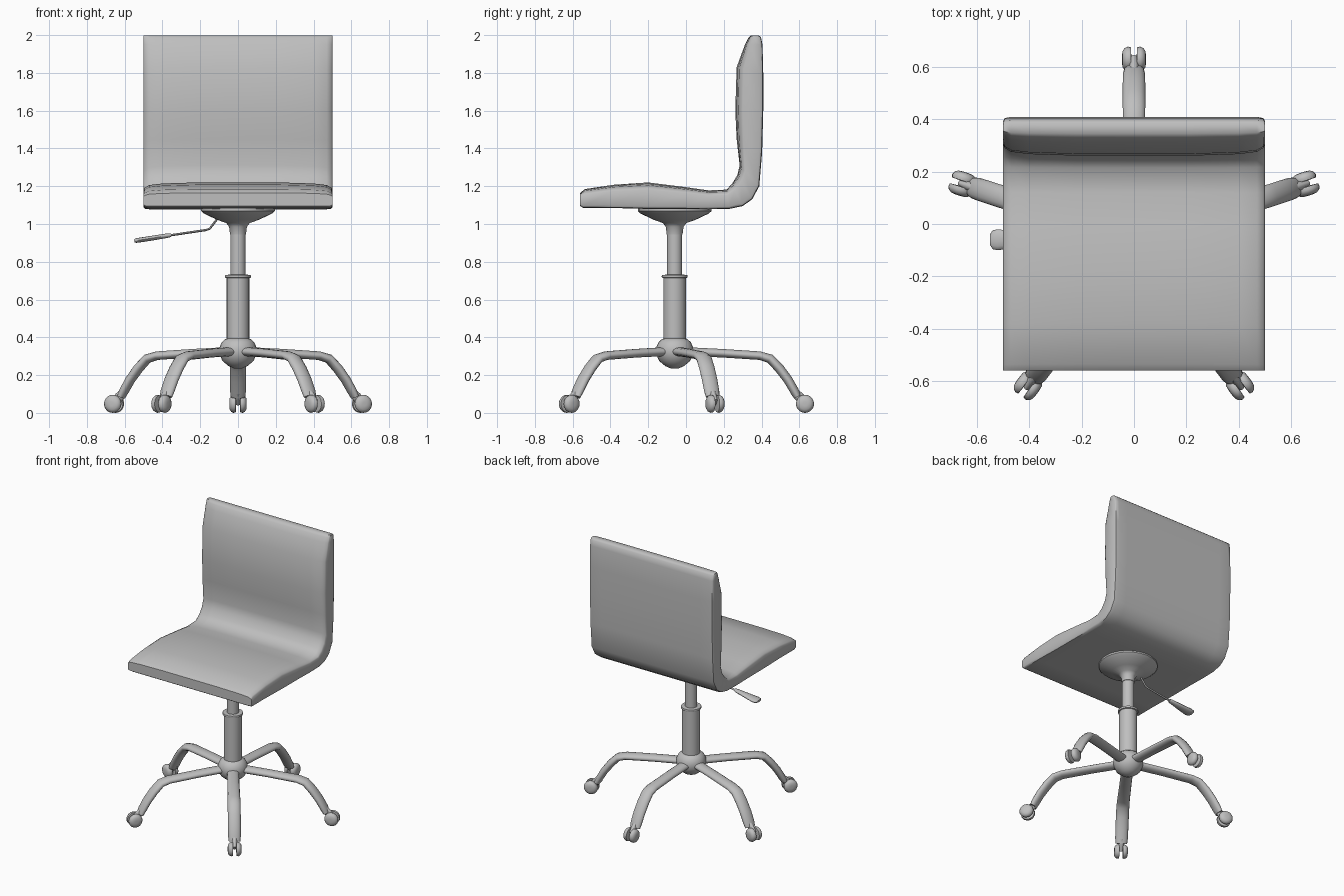
import bpy, bmesh, math
from mathutils import Matrix, Vector

if "Cube" in bpy.data.objects:
    bpy.data.objects.remove(bpy.data.objects["Cube"])

grey = bpy.data.materials.new("plain grey")
grey.diffuse_color = (0.52, 0.52, 0.52, 1)
grey.use_nodes = True
grey.node_tree.nodes["Principled BSDF"].inputs["Base Color"].default_value = grey.diffuse_color
CENTRE = Matrix.Translation((0, -0.06, 0))      # axis of the column and base


def finish(name, bm, angle=45):
    bmesh.ops.recalc_face_normals(bm, faces=bm.faces)
    me = bpy.data.meshes.new(name)
    bm.to_mesh(me)
    bm.free()
    me.materials.append(grey)
    me.shade_smooth()
    me.set_sharp_from_angle(angle=math.radians(angle))
    ob = bpy.data.objects.new(name, me)
    bpy.context.collection.objects.link(ob)
    return ob


def skin(bm, rings, caps=True):
    """Join closed rings of points with quads."""
    vs = [[bm.verts.new(p) for p in r] for r in rings]
    n = len(vs[0])
    for a, b in zip(vs, vs[1:]):
        for i in range(n):
            j = (i + 1) % n
            bm.faces.new((a[i], a[j], b[j], b[i]))
    if caps:
        bm.faces.new(vs[0])
        bm.faces.new(vs[-1])
    return vs


def lathe(bm, profile, matrix, seg=24):
    """Turn (radius, height) points around the local z axis."""
    skin(bm, [[matrix @ Vector((r * math.cos(t), r * math.sin(t), z))
               for t in (2 * math.pi * i / seg for i in range(seg))]
              for r, z in profile])


def sweep(bm, path, matrix, seg=14):
    """Oval tube along (x, z, half_width, half_thickness) points in the local xz plane."""
    rings = []
    for i, (x, z, w, h) in enumerate(path):
        a, b = path[max(i - 1, 0)], path[min(i + 1, len(path) - 1)]
        d = Vector((b[0] - a[0], 0, b[1] - a[1])).normalized()
        nrm = Vector((-d.z, 0, d.x))
        rings.append([matrix @ (Vector((x, 0, z)) + nrm * h * math.sin(t)
                                + Vector((0, w * math.cos(t), 0)))
                      for t in (2 * math.pi * k / seg for k in range(seg))])
    skin(bm, rings)


# Seat and backrest: one shell, underside/back points paired with cushion points (y, z)
under = [(-.56, 1.095), (-.545, 1.085), (-.40, 1.085), (-.20, 1.08), (0, 1.08), (.12, 1.078),
         (.23, 1.08), (.30, 1.095), (.35, 1.13), (.388, 1.20), (.403, 1.38), (.409, 1.60),
         (.409, 1.80), (.405, 1.95), (.397, 1.988), (.385, 1.999)]
cushion = [(-.56, 1.165), (-.535, 1.185), (-.38, 1.208), (-.20, 1.22), (0, 1.195), (.12, 1.178),
           (.215, 1.182), (.245, 1.215), (.272, 1.26), (.284, 1.31), (.268, 1.45), (.261, 1.60),
           (.268, 1.83), (.312, 1.95), (.33, 1.985), (.345, 1.999)]
# x position, start and end of the thickness at that position
half = [(.5, .12, .72), (.494, .03, .80), (.47, 0, .90), (.40, 0, .96), (.22, 0, 1)]
columns = [(-x, a, b) for x, a, b in half] + [(0, 0, 1)] + half[::-1]
bm = bmesh.new()
rings = []
for x, a, b in columns:
    lo = [Vector((x, *p)).lerp(Vector((x, *q)), a) for p, q in zip(under, cushion)]
    hi = [Vector((x, *p)).lerp(Vector((x, *q)), b) for p, q in zip(under, cushion)]
    rings.append(lo + hi[::-1])
vs = skin(bm, rings, caps=False)
n = len(vs[0])
for ring in (vs[0], vs[-1]):                    # side walls
    for i in range(len(under) - 1):
        bm.faces.new((ring[i], ring[i + 1], ring[n - 2 - i], ring[n - 1 - i]))
finish("seat_and_backrest", bm, 50)

# Flared mount under the seat
bm = bmesh.new()
lathe(bm, [(.035, .94), (.042, .945), (.047, .985), (.062, 1.005), (.11, 1.022), (.18, 1.055),
           (.195, 1.068), (.195, 1.09)], CENTRE)
finish("seat_mount", bm)

# Gas lift: inner post, collar and outer sleeve
bm = bmesh.new()
lathe(bm, [(.04, .70), (.04, 1.0)], CENTRE)
finish("lift_post", bm)
bm = bmesh.new()
lathe(bm, [(.06, .36), (.06, .714), (.067, .716), (.069, .722), (.067, .73), (.045, .732)], CENTRE)
finish("lift_sleeve", bm)

# Base hub
bm = bmesh.new()
lathe(bm, [(.02, .235), (.05, .248), (.082, .275), (.098, .31), (.099, .345), (.085, .375),
           (.068, .39), (.055, .395)], CENTRE)
finish("base_hub", bm)

# Five curved legs with twin-wheel casters
leg_path = [(.05, .325, .040, .024), (.25, .316, .040, .023), (.45, .303, .042, .023),
            (.505, .287, .043, .025), (.555, .235, .043, .026), (.60, .175, .043, .025),
            (.635, .115, .042, .024), (.65, .085, .038, .020)]
fork_path = [(.63, .115, .020, .022), (.66, .085, .018, .026), (.69, .055, .014, .024)]
wheel = [(.012, .046), (.03, .044), (.042, .036), (.048, .024), (.045, .012), (.012, .010)]
for k in range(5):
    turn = CENTRE @ Matrix.Rotation(math.radians(90 + 72 * k), 4, 'Z')
    bm = bmesh.new()
    sweep(bm, leg_path, turn)
    finish(f"base_leg_{k + 1}", bm)
    bm = bmesh.new()
    sweep(bm, fork_path, turn)
    for side in (90, -90):
        lathe(bm, wheel, turn @ Matrix.Translation((.69, 0, .048))
              @ Matrix.Rotation(math.radians(side), 4, 'X'), 20)
    finish(f"caster_{k + 1}", bm)

# Height lever: thin bent rod and flattened paddle
left = CENTRE @ Matrix.Rotation(math.pi, 4, 'Z')
bm = bmesh.new()
sweep(bm, [(.10, 1.04, .006, .006), (.15, .975, .006, .006), (.17, .968, .006, .006),
           (.38, .937, .007, .006)], left, 8)
finish("lever_rod", bm)
bm = bmesh.new()
sweep(bm, [(.355, .941, .012, .009), (.37, .939, .018, .012), (.45, .926, .030, .013),
           (.52, .915, .040, .013), (.54, .912, .036, .012), (.549, .911, .022, .008)], left)
finish("lever_paddle", bm)
